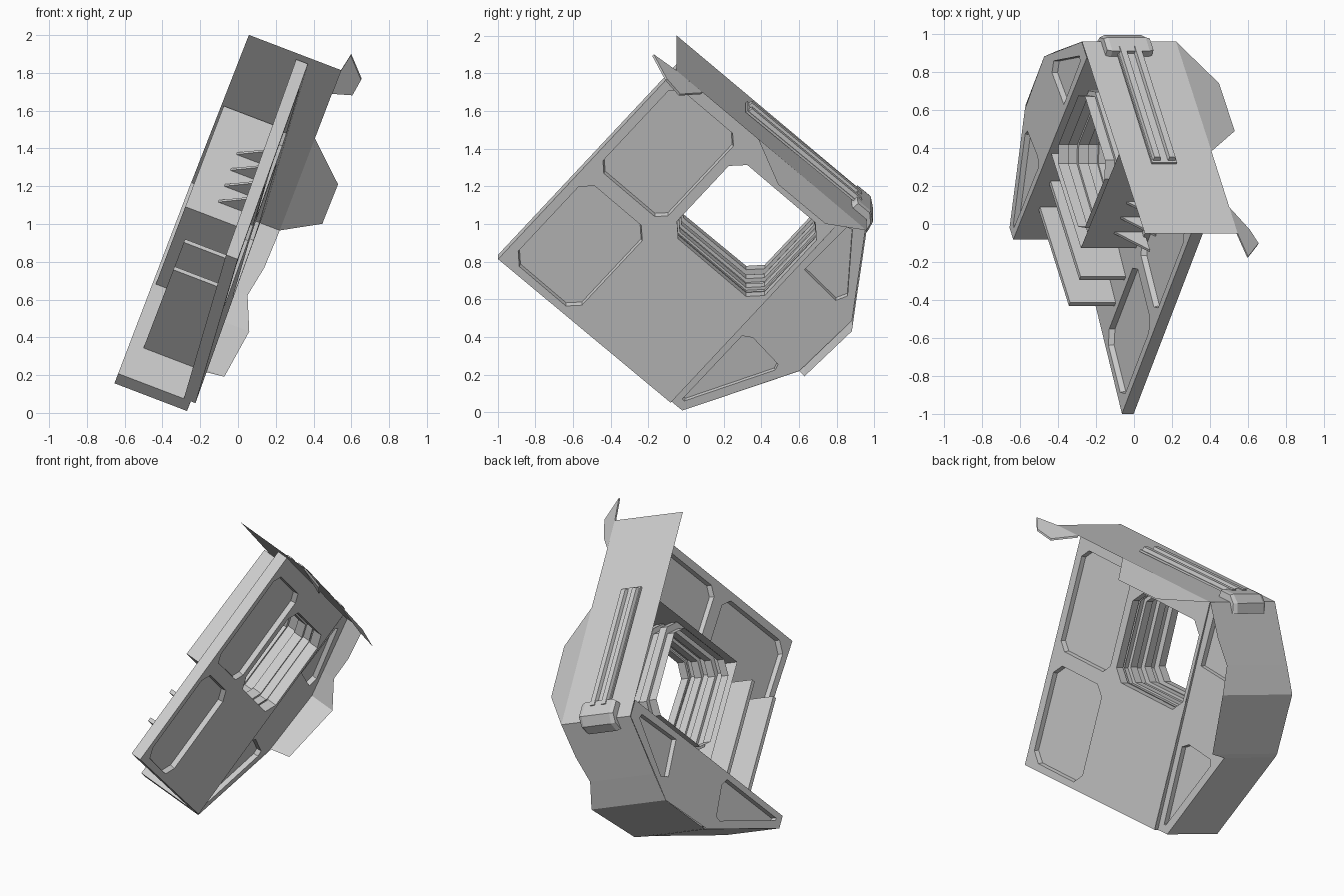
import bpy, bmesh, math
from mathutils import Vector

if "Cube" in bpy.data.objects:
    bpy.data.objects.remove(bpy.data.objects["Cube"])

# Tilted local frame: a = along the skin, b = towards the roof, w = outwards
T, P = math.radians(20.9), math.radians(41.4)
Y, U = Vector((0, 1, 0)), Vector((math.sin(T), 0, math.cos(T)))
A = math.cos(P) * Y - math.sin(P) * U
B = math.sin(P) * Y + math.cos(P) * U
N = Vector((math.cos(T), 0, -math.sin(T)))

grey = bpy.data.materials.new("light_grey")
grey.diffuse_color = (0.62, 0.62, 0.62, 1)
grey.use_nodes = True
grey.node_tree.nodes["Principled BSDF"].inputs["Base Color"].default_value = grey.diffuse_color
BACK, REAR, EDGE, SEAM, THICK = -0.667, -0.256, -0.138, -0.04, 0.066


def skin_w(a, b):
    return -0.228 + 0.052 * a - 0.015 * b


def finish(name, bm):
    for v in bm.verts:
        v.co = A * v.co.x + B * v.co.y + N * v.co.z
    me = bpy.data.meshes.new(name)
    bm.to_mesh(me)
    bm.free()
    me.materials.append(grey)
    ob = bpy.data.objects.new(name, me)
    bpy.context.collection.objects.link(ob)


def bridge(bm, r0, r1):
    n = len(r0)
    for i in range(n):
        bm.faces.new((r0[i], r0[(i + 1) % n], r1[(i + 1) % n], r1[i]))


def sheet(name, *polys):
    bm = bmesh.new()
    for poly in polys:
        bm.faces.new([bm.verts.new(p) for p in poly])
    bmesh.ops.remove_doubles(bm, verts=bm.verts[:], dist=1e-5)
    finish(name, bm)


def prism(name, low, high):
    """Solid between two matching loops."""
    bm = bmesh.new()
    lo, hi = ([bm.verts.new(p) for p in r] for r in (low, high))
    bm.faces.new(lo[::-1])
    bm.faces.new(hi)
    bridge(bm, lo, hi)
    bmesh.ops.recalc_face_normals(bm, faces=bm.faces[:])
    finish(name, bm)


def box(name, a0, a1, b0, b1, w0, w1, taper=0.0):
    c = ((0, 0), (1, 0), (1, 1), (0, 1))
    ring = lambda b, t: [((a0 + t, a1 - t)[i], b, (w0 + t, w1 - t)[j]) for i, j in c]
    prism(name, ring(b0, 0), ring(b1, taper))


def octagon(a0, a1, b0, b1, c):
    return [(a0 + c, b0), (a1 - c, b0), (a1, b0 + c), (a1, b1 - c),
            (a1 - c, b1), (a0 + c, b1), (a0, b1 - c), (a0, b0 + c)]


def pressed_sheet(name, outline, holes, recesses, wfun, depth, fold=()):
    """Flat sheet with open holes, pressed recesses and folded edges."""
    bm = bmesh.new()
    rings = []
    for loop in [outline] + holes + recesses:
        vs = [bm.verts.new((a, b, 0)) for a, b in loop]
        rings.append(vs)
        for i in range(len(vs)):
            bm.edges.new((vs[i], vs[(i + 1) % len(vs)]))
    bmesh.ops.triangle_fill(bm, edges=bm.edges[:], use_beauty=True, normal=(0, 0, 1))
    for vs in rings[1 + len(holes):]:
        m = sum((v.co for v in vs), Vector()) / len(vs)
        low = [bm.verts.new(m + (v.co - m) * 0.98 - Vector((0, 0, depth))) for v in vs]
        bridge(bm, vs, low)
        bm.faces.new(low)
    edge = [rings[0][i] for i in fold]
    down = [bm.verts.new(v.co - Vector((0, 0, THICK))) for v in edge]
    for i in range(len(edge) - 1):
        bm.faces.new((edge[i], edge[i + 1], down[i + 1], down[i]))
    for v in bm.verts:
        v.co.z += wfun(v.co.x, v.co.y)
    finish(name, bm)


# Main skin: outer and inner faces with recesses and the window opening
window = (-0.685, -0.065, 0.635, 1.19, 0.07)
main = [(-1.25, -0.09), (SEAM, -0.078), (SEAM, 1.367), (-1.25, 1.375)]
panels = [octagon(-1.2, -0.74, 0.645, 1.27, 0.05), octagon(-1.2, -0.75, -0.045, 0.56, 0.06)]
pressed_sheet("main_outer_skin", main, [octagon(*window)], panels, skin_w, 0.03, (1, 0, 3))
pressed_sheet("main_inner_skin", main, [octagon(*window)], panels,
              lambda a, b: skin_w(a, b) - THICK, -0.03)

# Rear box: outer and inner skins with matching recesses, and a bulkhead
rear = [(SEAM, -0.078), (0.043, -0.078), (0.36, 0.503), (0.38, 0.9), (0.07, 1.368), (SEAM, 1.368)]
tri = [[(0.0, -0.03), (0.015, -0.03), (0.26, 0.42), (0.25, 0.455), (0.05, 0.48), (0.0, 0.45)],
       [(0.0, 0.95), (0.24, 0.93), (0.27, 0.99), (0.04, 1.29), (0.01, 1.28)]]
pressed_sheet("rear_outer_skin", rear, [], tri, lambda a, b: REAR, 0.03)
pressed_sheet("rear_inner_skin", rear, [], tri, lambda a, b: BACK, -0.03)
sheet("bulkhead", [(SEAM, -0.078, BACK), (SEAM, -0.078, -0.23),
                   (SEAM, 1.366, -0.25), (SEAM, 1.366, BACK)])

# Rear wall wrapping round the profile, with a raised outer lip
wall = [(SEAM, -0.078, REAR), (0.043, -0.078, REAR), (0.36, 0.503, REAR + 0.005),
        (0.37, 0.53, -0.136), (0.38, 0.9, -0.098), (0.284, 1.05, -0.175),
        (0.19, 1.19, -0.144), (0.07, 1.37, EDGE)]
sheet("rear_wall", *[[p, q, (q[0], q[1], BACK), (p[0], p[1], BACK)]
                     for p, q in zip(wall, wall[1:])])

# Roof plate, side wing and corner flap
sheet("roof_plate", [(0.07, 1.37, BACK), (0.07, 1.37, EDGE), (-0.707, 1.38, EDGE),
                     (-1.288, 1.384, EDGE), (-1.288, 1.384, -0.66)])
sheet("roof_wing", [(0.07, 1.37, EDGE), (-0.169, 1.31, 0.06),
                    (-0.506, 1.313, 0.063), (-0.707, 1.38, EDGE)])
flap = [(-1.288, 1.384, EDGE), (-1.444, 1.379, -0.118), (-1.324, 1.349, -0.02),
        (-1.21, 1.327, -0.034), (-1.1, 1.382, EDGE)]
prism("corner_flap", [(a, b - 0.012, w) for a, b, w in flap], flap)

# Window tunnel with grooves between four ring plates
bm = bmesh.new()
a0, a1, b0, b1, c = window
prev, steps = None, 7
for i in range(steps):
    g = -0.012 if i % 2 else 0.004 * i
    loop = octagon(a0 + g, a1 - g * 0.5, b0 + g * 0.6, b1 - g * 0.5, c)
    for k in (i, i + 1):
        ring = [bm.verts.new((a, b, skin_w(a, b) + (-0.65 - skin_w(a, b)) * k / steps))
                for a, b in loop]
        if prev:
            bridge(bm, prev, ring)
        prev = ring
finish("window_tunnel", bm)


# Housing round the tunnel
def strip(a0, b0, a1, b1):
    return [(a0, b0, -0.65), (a1, b1, -0.65), (a1, b1, skin_w(a1, b1)), (a0, b0, skin_w(a0, b0))]


sheet("window_housing", strip(-0.703, 1.368, -0.703, 0.607), strip(-0.703, 0.607, SEAM, 0.607))

# Shelves on the back of the skin
for i, b in enumerate((0.17, 0.377)):
    box(f"back_shelf_{i}", -0.71, SEAM, b - 0.015, b + 0.01, -0.59, -0.28)

# Gusset fins beside the window
for i in range(4):
    b = 0.72 + 0.12 * i
    fin = [(-0.7, -0.5), (-0.7, -0.33), (-0.83, -0.33)]
    prism(f"gusset_fin_{i}", [(a, b, w) for a, w in fin], [(a, b + 0.015, w) for a, w in fin])

# Roof rails and rear cap
box("rail_base", -0.80, -0.03, 1.385, 1.398, -0.50, -0.36)
for i, w in enumerate((-0.495, -0.41)):
    box(f"roof_rail_{i}", -0.79, 0.0, 1.39, 1.42, w, w + 0.045, 0.006)
cap = [(-0.04, 1.375), (-0.035, 1.415), (0.06, 1.415), (0.11, 1.375), (0.125, 1.315),
       (0.105, 1.315), (0.065, 1.375)]
mid = [(0.04 + (a - 0.04) * 0.85, b - 0.006) for a, b in cap]
at = lambda pts, w: [(a, b, w) for a, b in pts]
prism("rear_cap", at(cap, -0.535), at(cap, -0.325))
prism("cap_end_left", at(cap, -0.535), at(mid, -0.56))
prism("cap_end_right", at(cap, -0.325), at(mid, -0.30))
